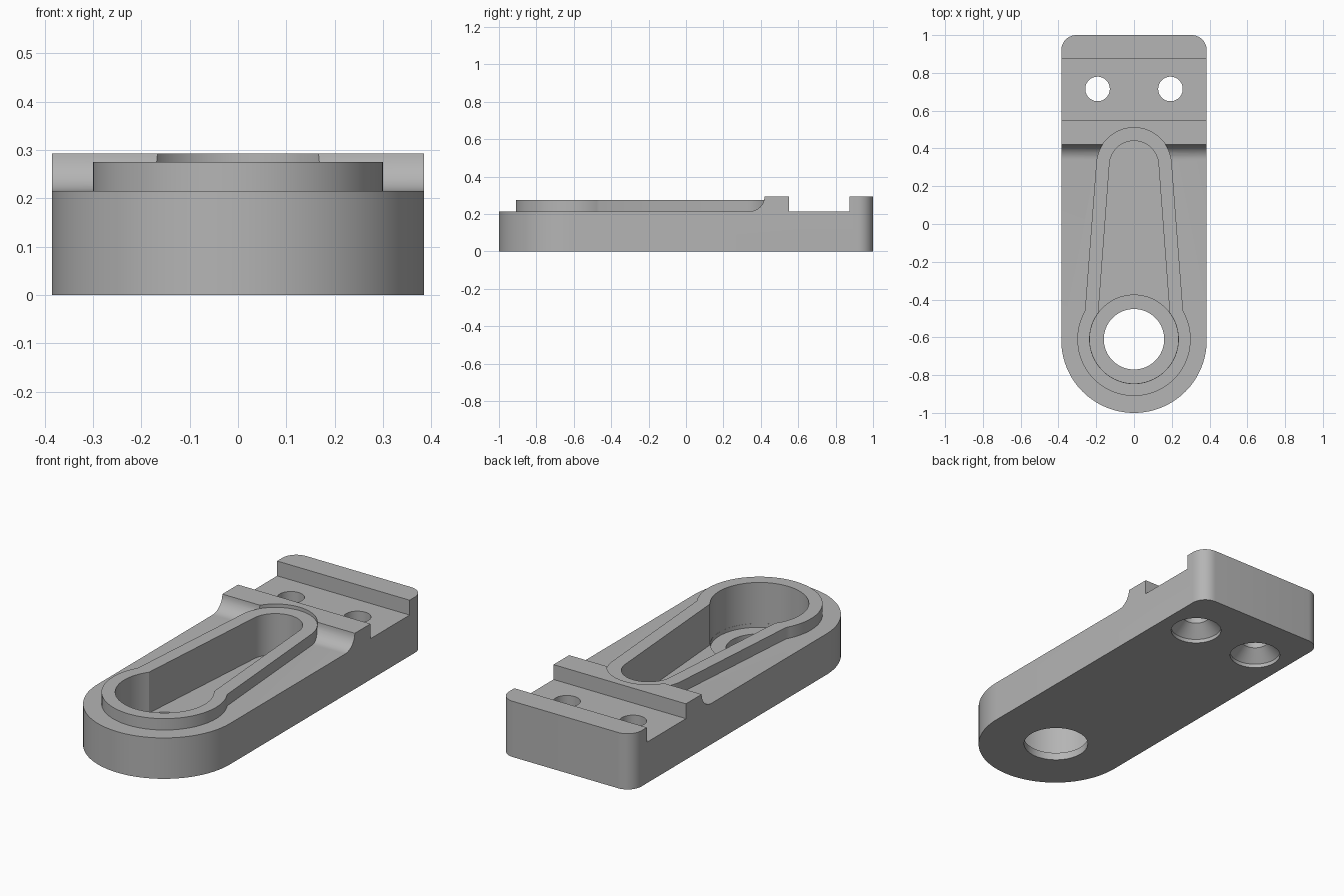
import bpy, bmesh
from math import pi, cos, sin, atan2, radians

old = bpy.data.objects.get("Cube")
if old:
    bpy.data.objects.remove(old, do_unlink=True)

HALF, EYE_Y, TIP_Y = 0.385, -0.61, 0.31
LOW, RIM_TOP, HIGH = 0.215, 0.275, 0.293

metal = bpy.data.materials.new("plain grey metal")
metal.use_nodes = True
metal.diffuse_color = (0.46, 0.46, 0.46, 1)
metal.node_tree.nodes["Principled BSDF"].inputs["Base Color"].default_value = (0.46, 0.46, 0.46, 1)


def arc(cx, cy, r, a0, a1, n):
    return [(cx + r * cos(a0 + (a1 - a0) * i / n), cy + r * sin(a0 + (a1 - a0) * i / n))
            for i in range(n + 1)]


def finish(name, bm):
    bmesh.ops.recalc_face_normals(bm, faces=bm.faces[:])
    mesh = bpy.data.meshes.new(name)
    bm.to_mesh(mesh)
    bm.free()
    mesh.materials.append(metal)
    ob = bpy.data.objects.new(name, mesh)
    bpy.context.collection.objects.link(ob)
    return ob


def extrude(name, points, vector):
    """Fill a closed outline and extrude it along a vector."""
    bm = bmesh.new()
    face = bm.faces.new([bm.verts.new(p) for p in points])
    top = bmesh.ops.extrude_face_region(bm, geom=[face])["geom"]
    bmesh.ops.translate(bm, vec=vector, verts=[v for v in top if isinstance(v, bmesh.types.BMVert)])
    return finish(name, bm)


def prism(name, outline, z0, z1):
    return extrude(name, [(x, y, z0) for x, y in outline], (0, 0, z1 - z0))


def lathe(name, x, y, profile, n=48):
    """Solid of revolution from (radius, z) steps."""
    bm = bmesh.new()
    rings = [[bm.verts.new((x + r * cos(2 * pi * i / n), y + r * sin(2 * pi * i / n), z))
              for i in range(n)] for r, z in profile]
    for a, b in zip(rings, rings[1:]):
        for i in range(n):
            j = (i + 1) % n
            bm.faces.new((a[i], a[j], b[j], b[i]))
    bm.faces.new(rings[0])
    bm.faces.new(rings[-1])
    return finish(name, bm)


def combine(target, tool, operation):
    mod = target.modifiers.new(operation.lower(), "BOOLEAN")
    mod.operation, mod.solver, mod.object = operation, "EXACT", tool
    bpy.context.view_layer.objects.active = target
    bpy.ops.object.modifier_apply(modifier=mod.name)
    bpy.data.objects.remove(tool, do_unlink=True)


def keyhole(r_eye, r_tip, neck):
    """Round eye at the front, tapering to a smaller round tip."""
    a = atan2(neck - EYE_Y, (r_eye ** 2 - (neck - EYE_Y) ** 2) ** 0.5)
    return (arc(0, TIP_Y, r_tip, 0.07, pi - 0.07, 32)
            + arc(0, EYE_Y, r_eye, pi - a, 2 * pi + a, 56))


# Body: stepped side profile with a fillet, trimmed to the rounded plan
side = [(-1.1, 0), (1.1, 0), (1.1, HIGH), (0.875, HIGH), (0.875, LOW), (0.55, LOW), (0.55, HIGH)]
side += arc(0.34, LOW + 0.08, 0.08, -0.025, -pi / 2, 12) + [(-1.1, LOW)]
body = extrude("bracket_body", [(-0.5, y, z) for y, z in side], (1, 0, 0))
plan = (arc(0, HALF - 1, HALF, pi, 2 * pi, 64)
        + arc(HALF - 0.08, 0.92, 0.08, 0, pi / 2, 10)
        + arc(0.08 - HALF, 0.92, 0.08, pi / 2, pi, 10))
combine(body, prism("plan_trim", plan, -0.1, 0.5), "INTERSECT")

# Raised rim, let into the cross ridge
rim = keyhole(0.30, 0.20, -0.46)
combine(body, prism("ridge_recess", rim, RIM_TOP, 0.5), "DIFFERENCE")
combine(body, prism("raised_rim", rim, 0.1, RIM_TOP), "UNION")

# Tapered pocket, with a slightly deeper round seat and a through hole
combine(body, prism("pocket", keyhole(0.235, 0.13, -0.47), 0.06, 0.5), "DIFFERENCE")
combine(body, lathe("round_seat", 0, EYE_Y, [(0.234, 0.04), (0.234, 0.15)], 96), "DIFFERENCE")
combine(body, lathe("main_hole", 0, EYE_Y, [(0.16, -0.1), (0.16, 0.1)], 64), "DIFFERENCE")

# Screw holes, countersunk from beneath
for s in (-1, 1):
    sink = [(0.125, -0.1), (0.125, 0.02), (0.065, 0.08), (0.065, 0.5)]
    combine(body, lathe("screw_hole", s * 0.193, 0.715, sink), "DIFFERENCE")

bpy.ops.object.select_all(action="DESELECT")
body.select_set(True)
bpy.context.view_layer.objects.active = body
bpy.ops.object.shade_smooth_by_angle(angle=radians(25))
